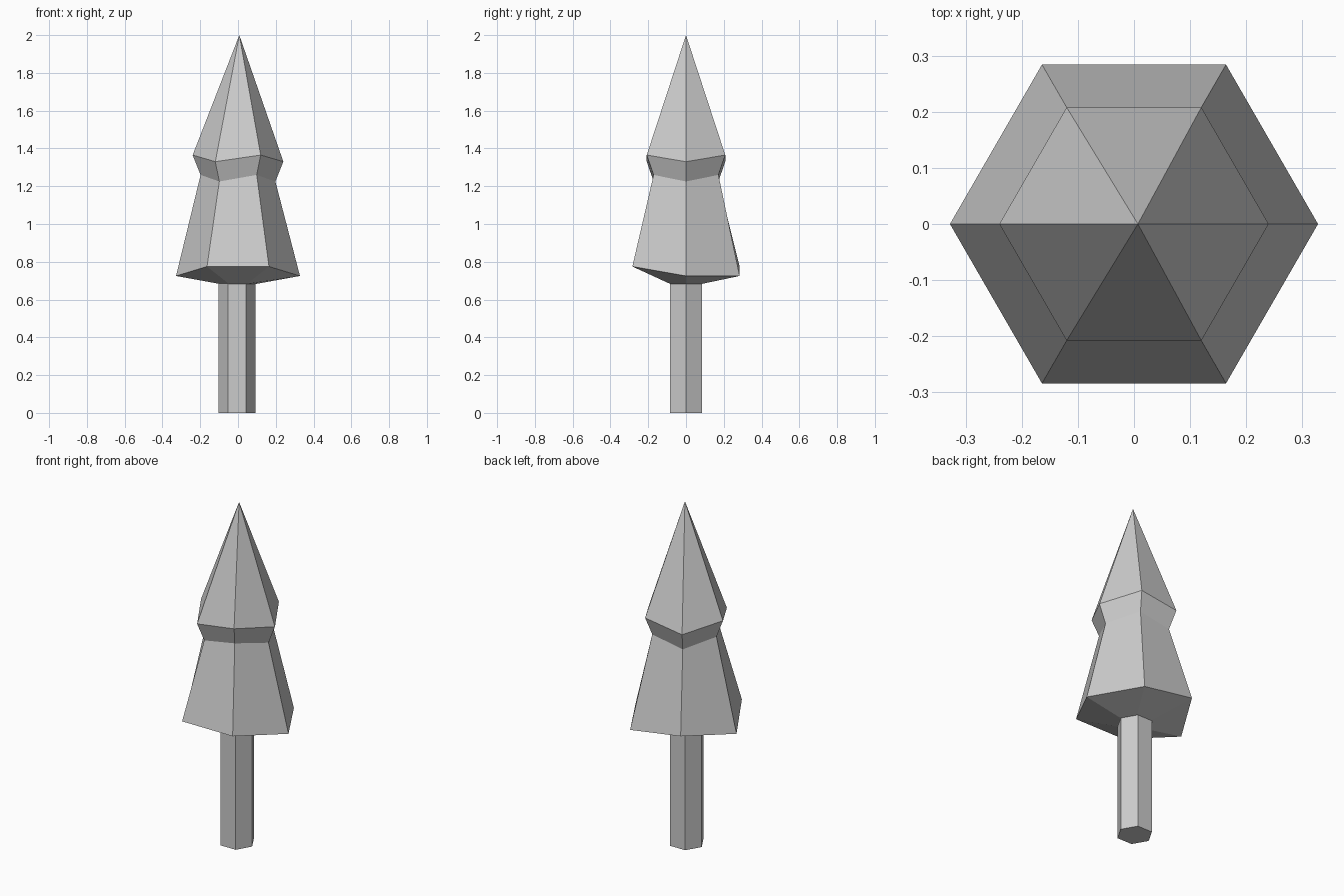
import bpy
import bmesh
from math import cos, sin, radians

cube = bpy.data.objects.get("Cube")
if cube:
    bpy.data.objects.remove(cube, do_unlink=True)

grey = bpy.data.materials.new("plain_grey")
grey.use_nodes = True
colour = (0.6, 0.6, 0.6, 1)
grey.diffuse_color = colour
grey.node_tree.nodes["Principled BSDF"].inputs["Base Color"].default_value = colour

SIDES = 6


def loft(name, rings, tip=None, centre_x=0.0):
    """Join six-sided rings (radius, corner heights) from the bottom up."""
    bm = bmesh.new()
    loops = []
    for radius, heights in rings:
        loop = []
        for i in range(SIDES):
            a = radians(i * 360 / SIDES)
            z = heights[i % len(heights)]
            loop.append(bm.verts.new((centre_x + radius * cos(a), radius * sin(a), z)))
        loops.append(loop)
    bm.faces.new(loops[0][::-1])
    for low, high in zip(loops, loops[1:]):
        for i in range(SIDES):
            j = (i + 1) % SIDES
            bm.faces.new((low[i], low[j], high[j], high[i]))
    if tip:
        top = bm.verts.new(tip)
        for i in range(SIDES):
            bm.faces.new((loops[-1][i], loops[-1][(i + 1) % SIDES], top))
    else:
        bm.faces.new(loops[-1])
    bmesh.ops.recalc_face_normals(bm, faces=bm.faces)
    mesh = bpy.data.meshes.new(name)
    bm.to_mesh(mesh)
    bm.free()
    mesh.materials.append(grey)
    obj = bpy.data.objects.new(name, mesh)
    bpy.context.collection.objects.link(obj)
    return obj


# Straight hexagonal trunk
loft("trunk", [(0.097, [0]), (0.097, [0.69])], centre_x=-0.005)

# Foliage: underside, uneven hem, pinched waist, flared upper rim, point
low, high = 0.725, 0.775
loft("foliage", [
    (0.097, [0.683]),
    (0.328, [low, low, high, low, high, high]),
    (0.198, [1.225, 1.26]),
    (0.24, [1.33, 1.365]),
], tip=(0.007, 0, 2))
